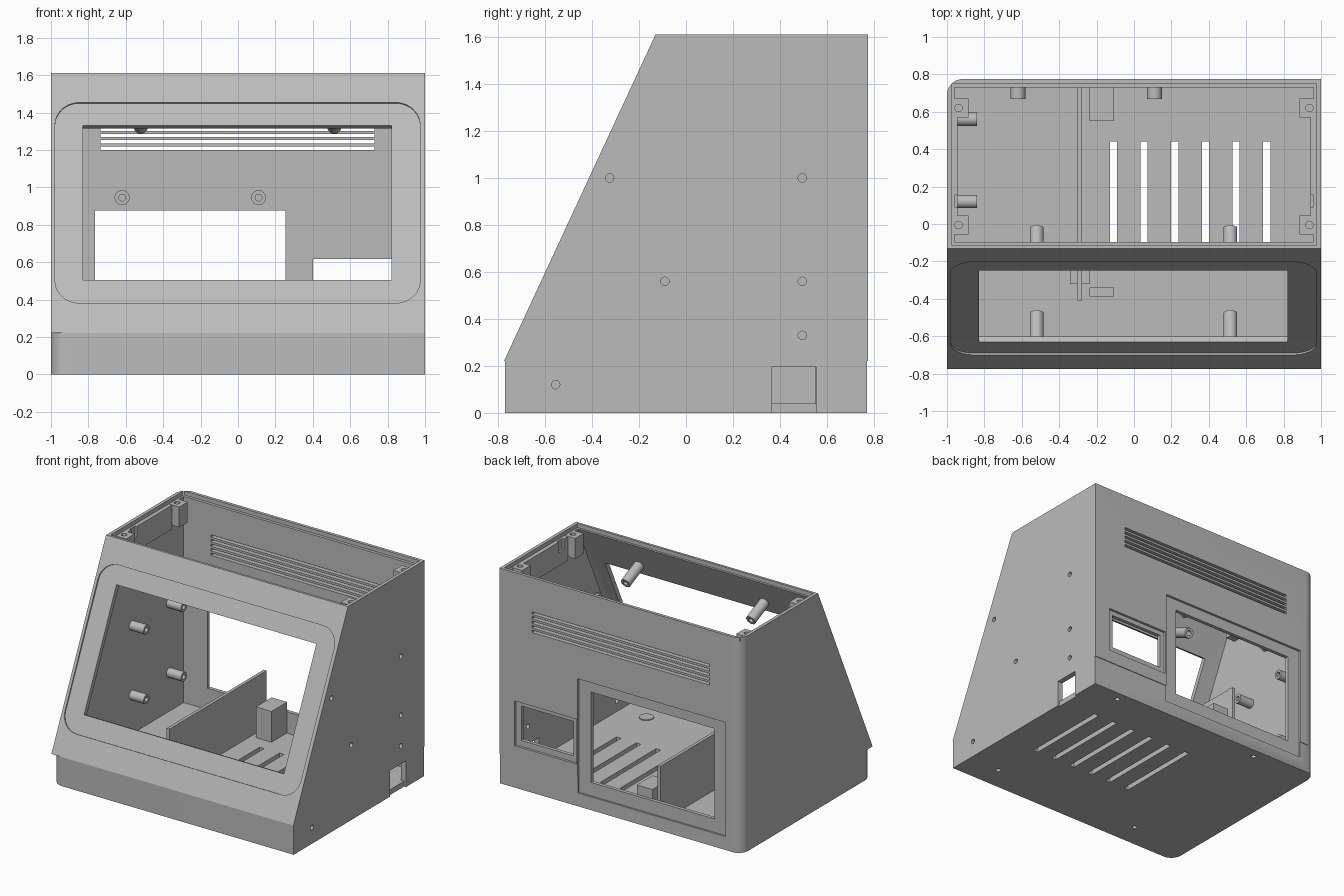
import bpy, bmesh, math
from mathutils import Vector, Matrix

if "Cube" in bpy.data.objects:
    bpy.data.objects.remove(bpy.data.objects["Cube"])

grey = bpy.data.materials.new("light_grey_plastic")
grey.diffuse_color = (0.5, 0.5, 0.5, 1)
grey.use_nodes = True
grey.node_tree.nodes["Principled BSDF"].inputs["Base Color"].default_value = grey.diffuse_color

SLOPE = math.atan2(1.39, 0.645)
# Frame of the sloping front: local x across, y up the slope, z outwards
PANEL = Matrix.Translation((0, -0.775, 0.22)) @ Matrix.Rotation(SLOPE, 4, 'X')
BASE = Matrix.Identity(4)
ALONG_X = Matrix(((0, 0, 1, 0), (1, 0, 0, 0), (0, 1, 0, 0), (0, 0, 0, 1)))


def prism(name, pts, lo, hi, mat=BASE):
    """Extrude a 2D outline along local z and place it with a matrix."""
    bm = bmesh.new()
    a = [bm.verts.new((x, y, lo)) for x, y in pts]
    b = [bm.verts.new((x, y, hi)) for x, y in pts]
    n = len(pts)
    bm.faces.new(a[::-1])
    bm.faces.new(b)
    for i in range(n):
        bm.faces.new((a[i], a[(i + 1) % n], b[(i + 1) % n], b[i]))
    bm.transform(mat)
    bmesh.ops.recalc_face_normals(bm, faces=bm.faces)
    me = bpy.data.meshes.new(name)
    bm.to_mesh(me)
    bm.free()
    me.materials.append(grey)
    ob = bpy.data.objects.new(name, me)
    bpy.context.collection.objects.link(ob)
    return ob


def rect(x0, x1, y0, y1):
    return [(x0, y0), (x1, y0), (x1, y1), (x0, y1)]


def box(name, x0, x1, y0, y1, z0, z1, mat=BASE):
    return prism(name, rect(x0, x1, y0, y1), z0, z1, mat)


def arc(cx, cy, r, a0, a1, n=10):
    return [(cx + r * math.cos(math.radians(a0 + (a1 - a0) * i / n)),
             cy + r * math.sin(math.radians(a0 + (a1 - a0) * i / n))) for i in range(n + 1)]


def rod(name, r, p, d, length, n=24):
    """Cylinder starting at p and running along d."""
    m = Matrix.Translation(p) @ Vector(d).to_track_quat('Z', 'Y').to_matrix().to_4x4()
    return prism(name, arc(0, 0, r, 0, 360, n)[:-1], 0, length, m)


def cut(ob, tool):
    mod = ob.modifiers.new("cut", 'BOOLEAN')
    mod.operation, mod.solver, mod.object = 'DIFFERENCE', 'EXACT', tool
    bpy.context.view_layer.update()
    dg = bpy.context.evaluated_depsgraph_get()
    me = bpy.data.meshes.new_from_object(ob.evaluated_get(dg))
    ob.modifiers.clear()
    ob.data = me
    bpy.data.objects.remove(tool)


def smooth(ob):
    bpy.ops.object.select_all(action='DESELECT')
    ob.select_set(True)
    bpy.context.view_layer.objects.active = ob
    bpy.ops.object.shade_smooth_by_angle(angle=math.radians(30))


def boss(name, r, p, d, length, hole=0.018):
    """Screw standoff with a blind hole in its free end."""
    p, d = Vector(p), Vector(d).normalized()
    ob = rod(name, r, p, d, length)
    cut(ob, rod("cutter", hole, p + d * length * 0.4, d, length, 16))
    smooth(ob)


# Shell: side profile, hollowed and open at the top
shell = prism("enclosure_shell", [(-0.775, 0), (-0.775, 0.22), (-0.13, 1.61), (0.775, 1.61), (0.775, 0)],
              -1, 1, ALONG_X)
cut(shell, prism("cutter", [(-0.73, 0.04), (-0.73, 0.21), (-0.04, 1.70), (0.73, 1.70), (0.73, 0.04)],
                 -0.96, 0.96, ALONG_X))
# Rabbet for the lid
cut(shell, box("cutter", -0.975, 0.975, -0.112, 0.752, 1.58, 1.7))

# Base set back slightly at front and rear
for y in (-0.82, 0.77):
    cut(shell, box("cutter", -1.1, 1.1, y, y + 0.05, -0.1, 0.22))
# Rounded left corners: full height at the rear, base only at the front
R = 0.085
cut(shell, prism("cutter", arc(-1 + R, 0.775 - R, R, 90, 180) + [(-1.1, 0.775 - R), (-1.1, 0.9), (-1 + R, 0.9)],
                 -0.1, 1.8))
cut(shell, prism("cutter", arc(-1 + R, -0.77 + R, R, 180, 270) + [(-1 + R, -0.9), (-1.1, -0.9), (-1.1, -0.77 + R)],
                 -0.1, 0.22))

# Sloping front: shallow rounded recess and screen opening
r, x0, x1, v0, v1 = 0.13, -0.978, 0.973, 0.178, 1.36
cut(shell, prism("cutter", arc(x1 - r, v0 + r, r, -90, 0) + arc(x1 - r, v1 - r, r, 0, 90)
                 + arc(x0 + r, v1 - r, r, 90, 180) + arc(x0 + r, v0 + r, r, 180, 270), -0.01, 0.05, PANEL))
cut(shell, box("cutter", -0.83, 0.822, 0.318, 1.228, -0.12, 0.1, PANEL))

# Rear openings with recessed frames
for fx0, fx1, fz0, fz1, ox0, ox1, oz0, oz1 in (
        (-0.865, 0.355, 0.10, 0.955, -0.765, 0.255, 0.20, 0.875),
        (0.362, 0.875, 0.315, 0.65, 0.40, 0.83, 0.36, 0.617)):
    cut(shell, box("cutter", fx0, fx1, 0.757, 0.9, fz0, fz1))
    cut(shell, box("cutter", ox0, ox1, 0.6, 0.9, oz0, oz1))
# Rear vents
for i in range(5):
    z = 1.20 + 0.034 * i
    cut(shell, box("cutter", -0.735, 0.73, 0.6, 0.9, z, z + 0.018))
# Floor vents
for i in range(6):
    x = -0.11 + 0.164 * i
    cut(shell, box("cutter", x - 0.019, x + 0.019, -0.22, 0.44, -0.1, 0.1))
# Floor feet holes
feet = [(x, y) for x in (-0.5, 0.74) for y in (-0.59, 0.70)]
for x, y in feet:
    cut(shell, rod("cutter", 0.018, (x, y, -0.05), (0, 0, 1), 0.08, 16))
# Right wall: screw holes and cable port
for y, z in ((-0.325, 1.0), (0.495, 1.0), (-0.09, 0.56), (0.495, 0.56), (0.495, 0.33), (-0.555, 0.12)):
    cut(shell, rod("cutter", 0.018, (0.9, y, z), (1, 0, 0), 0.2, 16))
cut(shell, box("cutter", 0.9, 1.1, 0.367, 0.553, 0.04, 0.195))
cut(shell, box("cutter", 0.985, 1.1, 0.367, 0.553, -0.1, 0.05))
smooth(shell)

# Lid posts with screw holes, and side rails with a latch notch
for side, s in (("left", -1), ("right", 1)):
    for end, y in (("front", -0.005), ("rear", 0.62)):
        xa, xb = sorted((s * 0.972, s * 0.885))
        post = box(f"{side}_{end}_lid_post", xa, xb, y - 0.05, y + 0.05, 1.43, 1.582)
        cut(post, rod("cutter", 0.02, (s * 0.938, y, 1.5), (0, 0, 1), 0.2, 16))
        smooth(post)
    xa, xb = sorted((s * 0.965, s * 0.945))
    rail = box(f"{side}_rail", xa, xb, 0.045, 0.57, 1.40, 1.58)
    cut(rail, box("cutter", xa - 0.1, xb + 0.1, 0.09, 0.155, 1.5, 1.7))

# Floor bosses over the feet holes
for i, (x, y) in enumerate(feet):
    smooth(rod(f"foot_boss_{i}", 0.05, (x, y, 0.035), (0, 0, 1), 0.012))
# Standoffs on the left wall
for y in (0.12, 0.56):
    for z in (0.33, 0.85):
        boss("side_standoff", 0.035, (-0.965, y, z), (1, 0, 0), 0.125)
# Standoffs on the rear wall
for x in (-0.62, 0.11):
    boss("rear_standoff", 0.04, (x, 0.735, 0.945), (0, -1, 0), 0.068)
# Screen standoffs behind the sloping front
inward = PANEL.to_3x3() @ Vector((0, 0, -1))
for x in (-0.52, 0.515):
    for v in (0.235, 1.315):
        boss("screen_standoff", 0.037, PANEL @ Vector((x, v, -0.04)), inward, 0.18)

# Interior divider, its foot and the board supports
box("divider", -0.302, -0.278, -0.41, 0.735, 0.035, 0.46)
box("divider_foot", -0.343, -0.235, -0.32, -0.2, 0.035, 0.10)
box("rear_support_block", -0.237, -0.108, 0.55, 0.735, 0.035, 0.27)
box("front_support_block", -0.237, -0.108, -0.387, -0.34, 0.035, 0.12)
